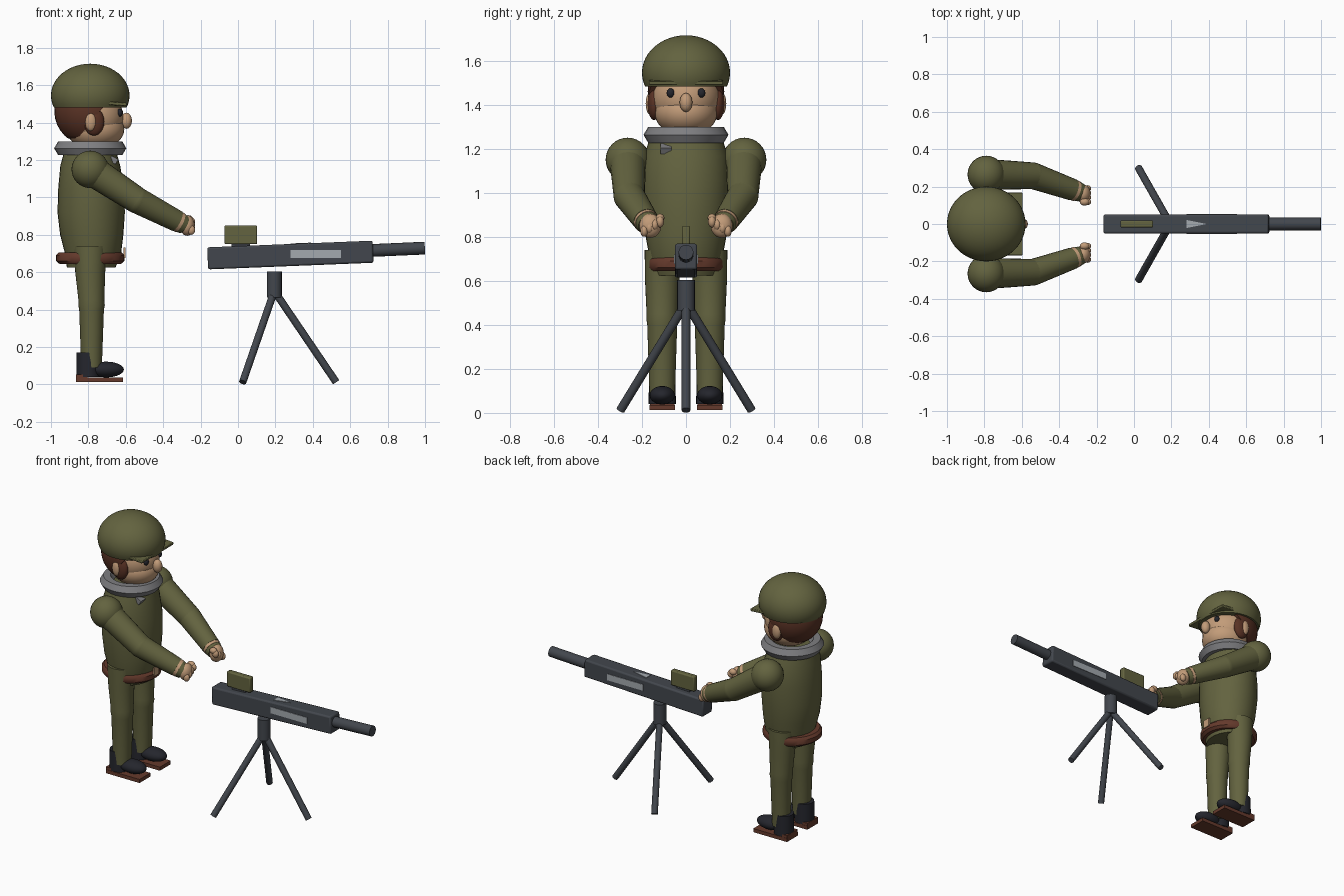
import bpy, bmesh, math
from mathutils import Vector, Matrix

cube = bpy.data.objects.get("Cube")
if cube:
    bpy.data.objects.remove(cube, do_unlink=True)


def material(name, rgb):
    m = bpy.data.materials.new(name)
    m.use_nodes = True
    m.diffuse_color = (*rgb, 1)
    m.node_tree.nodes["Principled BSDF"].inputs["Base Color"].default_value = (*rgb, 1)
    return m


OLIVE = material("olive cloth", (.125, .125, .05))
SKIN = material("skin", (.54, .33, .19))
HAIR = material("brown hair", (.1, .032, .018))
LEATHER = material("brown leather", (.13, .042, .025))
GREY = material("grey wool", (.21, .21, .22))
BOOT = material("black boot", (.018, .019, .026))
METAL = material("gunmetal", (.055, .062, .074))
STEEL = material("light steel", (.37, .4, .43))


def finish(name, bm, mat, angle=40, bevel=0):
    """Turn a bmesh into a named, shaded object."""
    bmesh.ops.recalc_face_normals(bm, faces=bm.faces)
    mesh = bpy.data.meshes.new(name)
    bm.to_mesh(mesh)
    bm.free()
    ob = bpy.data.objects.new(name, mesh)
    bpy.context.collection.objects.link(ob)
    mesh.materials.append(mat)
    if bevel:
        mod = ob.modifiers.new("bevel", "BEVEL")
        mod.width, mod.segments = bevel, 2
    bpy.ops.object.select_all(action="DESELECT")
    ob.select_set(True)
    bpy.context.view_layer.objects.active = ob
    bpy.ops.object.shade_smooth_by_angle(angle=math.radians(angle))
    return ob


def ellipsoid(name, mat, centre, radii, cuts=(), seg=32):
    """Sphere scaled to radii; each cut is (point, normal), removing the normal side."""
    bm = bmesh.new()
    bmesh.ops.create_uvsphere(bm, u_segments=seg, v_segments=seg // 2, radius=1)
    bmesh.ops.transform(bm, verts=bm.verts,
                        matrix=Matrix.Translation(centre) @ Matrix.Diagonal((*radii, 1)))
    for point, normal in cuts:
        geom = bm.verts[:] + bm.edges[:] + bm.faces[:]
        cut = bmesh.ops.bisect_plane(bm, geom=geom, plane_co=point, plane_no=normal, clear_outer=True)
        edges = [e for e in cut["geom_cut"] if isinstance(e, bmesh.types.BMEdge)]
        bmesh.ops.edgeloop_fill(bm, edges=edges)
    return finish(name, bm, mat)


def rod(name, mat, start, end, r1, r2=None, seg=24):
    """Tapered cylinder between two points."""
    a, b = Vector(start), Vector(end)
    d = b - a
    bm = bmesh.new()
    bmesh.ops.create_cone(bm, cap_ends=True, segments=seg, radius1=r1,
                          radius2=r1 if r2 is None else r2, depth=d.length)
    bmesh.ops.transform(bm, verts=bm.verts, matrix=Matrix.Translation((a + b) / 2)
                        @ d.to_track_quat("Z", "Y").to_matrix().to_4x4())
    return finish(name, bm, mat)


def box(name, mat, centre, size, tilt=0, bevel=0):
    bm = bmesh.new()
    bmesh.ops.create_cube(bm, size=1)
    bmesh.ops.transform(bm, verts=bm.verts, matrix=Matrix.Translation(centre)
                        @ Matrix.Rotation(math.radians(tilt), 4, "Y") @ Matrix.Diagonal((*size, 1)))
    return finish(name, bm, mat, 30, bevel)


def loft(name, mat, rings, y=0, seg=32):
    """Skin through elliptical rings (z, centre x, x radius, y radius)."""
    bm = bmesh.new()
    loops = []
    for z, cx, rx, ry in rings:
        loops.append([bm.verts.new((cx + rx * math.cos(i * math.tau / seg),
                                    y + ry * math.sin(i * math.tau / seg), z)) for i in range(seg)])
    for low, high in zip(loops, loops[1:]):
        for i in range(seg):
            j = (i + 1) % seg
            bm.faces.new((low[i], low[j], high[j], high[i]))
    bm.faces.new(loops[0])
    bm.faces.new(loops[-1])
    return finish(name, bm, mat)


# Head
X = -.79
ellipsoid("head", SKIN, (X, 0, 1.43), (.178, .158, .15))
ellipsoid("jaw", SKIN, (-.763, 0, 1.365), (.155, .143, .11))
ellipsoid("nose", SKIN, (-.597, 0, 1.41), (.03, .029, .043), seg=20)
ellipsoid("hair", HAIR, (X, 0, 1.46), (.192, .174, .185),
          [((-.717, 0, 1.487), (.157, 0, -.128)), ((0, 0, 1.315), (0, 0, -1))])
ellipsoid("helmet", OLIVE, (X, 0, 1.545), (.21, .2, .17), [((X, 0, 1.482), (0, 0, -1))], seg=48)
box("helmet_brim", OLIVE, (-.675, 0, 1.503), (.16, .335, .018), 4, .004)
for side, s in (("left", 1), ("right", -1)):
    ellipsoid(side + "_sideburn", HAIR, (-.77, s * .145, 1.405), (.055, .03, .075), seg=20)
    ellipsoid(side + "_ear", SKIN, (-.787, s * .163, 1.405), (.03, .02, .05), seg=20)
    ellipsoid(side + "_eye", BOOT, (-.632, s * .07, 1.453), (.015, .018, .021), seg=16)

# Torso
loft("jacket", OLIVE, [(.625, -.785, .13, .15), (.7, -.775, .15, .165), (.8, -.782, .169, .183),
                       (.92, -.785, .18, .194), (1.05, -.785, .176, .199),
                       (1.17, -.79, .16, .19), (1.26, -.79, .135, .16)])
loft("belt", LEATHER, [(.645, -.79, .165, .165), (.66, -.79, .183, .176),
                       (.69, -.79, .183, .176), (.705, -.79, .168, .167)])
box("buckle", SKIN, (-.607, 0, .705), (.01, .05, .055))

# Scarf ring and its hanging tail
bm = bmesh.new()
rings, minor, major = [], 6, 28
for i in range(major):
    a = i * math.tau / major
    ring = []
    for k in range(minor):
        t = k * math.tau / minor
        r = .15 + .043 * math.cos(t)
        ring.append(bm.verts.new((X + r * math.cos(a), r * math.sin(a), 1.263 + .042 * math.sin(t))))
    rings.append(ring)
for i in range(major):
    p, q = rings[i], rings[(i + 1) % major]
    for k in range(minor):
        n = (k + 1) % minor
        bm.faces.new((p[k], q[k], q[n], p[n]))
finish("scarf", bm, GREY, 35)
box("scarf_tail", GREY, (-.665, -.09, 1.2), (.04, .05, .03), 30)

for side, s in (("left", 1), ("right", -1)):
    # Arms
    shoulder = Vector((X, s * .265, 1.15))
    elbow = Vector((-.54, s * .258, .985))
    wrist = Vector((-.285, s * .168, .852))
    ellipsoid(side + "_shoulder", OLIVE, shoulder, (.1, .1, .1))
    rod(side + "_upper_arm", OLIVE, shoulder, elbow, .083, .071)
    ellipsoid(side + "_elbow", OLIVE, elbow, (.071, .071, .071))
    rod(side + "_forearm", OLIVE, elbow, elbow.lerp(wrist, .84), .071, .058)
    rod(side + "_cuff_band", SKIN, elbow.lerp(wrist, .84), elbow.lerp(wrist, .9), .056)
    rod(side + "_cuff", OLIVE, elbow.lerp(wrist, .9), elbow.lerp(wrist, .99), .054, .05)
    # Fists
    ellipsoid(side + "_fist", SKIN, (-.272, s * .162, .85), (.04, .05, .055), seg=24)
    for i in range(4):
        ellipsoid(f"{side}_finger_{i + 1}", SKIN,
                  (-.25, s * (.118 + .024 * i), .868 - .014 * i), (.022, .018, .026), seg=14)
    ellipsoid(side + "_thumb", SKIN, (-.265, s * .118, .885), (.026, .02, .02), seg=14)

    # Legs and boots
    y = s * .108
    loft(side + "_trouser_leg", OLIVE, [(.09, -.783, .055, .058), (.4, -.783, .066, .068),
                                        (.425, -.783, .071, .072), (.45, -.784, .069, .071),
                                        (.6, -.79, .08, .078), (.74, -.79, .088, .08)], y)
    rod(side + "_boot_shaft", BOOT, (-.803, y, .04), (-.803, y, .172), .062, .06)
    ellipsoid(side + "_boot_toe", BOOT, (-.705, y, .08), (.095, .057, .042))
    box(side + "_boot_sole", LEATHER, (-.74, y, .024), (.25, .115, .024))
    box(side + "_boot_heel", LEATHER, (-.835, y, .04), (.06, .112, .028))

# Gun
TILT = -2.3
box("gun_body", METAL, (.28, 0, .692), (.885, .102, .118), TILT, .01)
rod("gun_barrel", METAL, (.68, 0, .715), (.999, 0, .729), .034, seg=16)
for side, s in (("left", 1), ("right", -1)):
    box(side + "_side_plate", STEEL, (.415, s * .05, .698), (.27, .008, .042))

# Top wedge plate pointing along the barrel
bm = bmesh.new()
slope = math.tan(math.radians(-TILT))
corners = [(.28, -.022), (.39, 0), (.28, .022)]
layers = [[bm.verts.new((x, v, .751 + h + (x - .28) * slope)) for x, v in corners] for h in (-.002, .003)]
for layer in layers:
    bm.faces.new(layer)
for i in range(3):
    j = (i + 1) % 3
    bm.faces.new((layers[0][i], layers[0][j], layers[1][j], layers[1][i]))
finish("top_plate", bm, STEEL)

box("rear_sight", OLIVE, (.015, 0, .8), (.175, .038, .1), 0, .007)
box("sight_foot", METAL, (.015, 0, .745), (.1, .03, .025), TILT)

# Tripod
rod("tripod_post", METAL, (.194, 0, .465), (.194, 0, .603), .04, seg=20)
for i, foot in enumerate([(.525, 0, .012), (.025, .298, .012), (.025, -.298, .012)]):
    rod(f"tripod_leg_{i + 1}", METAL, (.194, 0, .5), foot, .02, seg=16)
